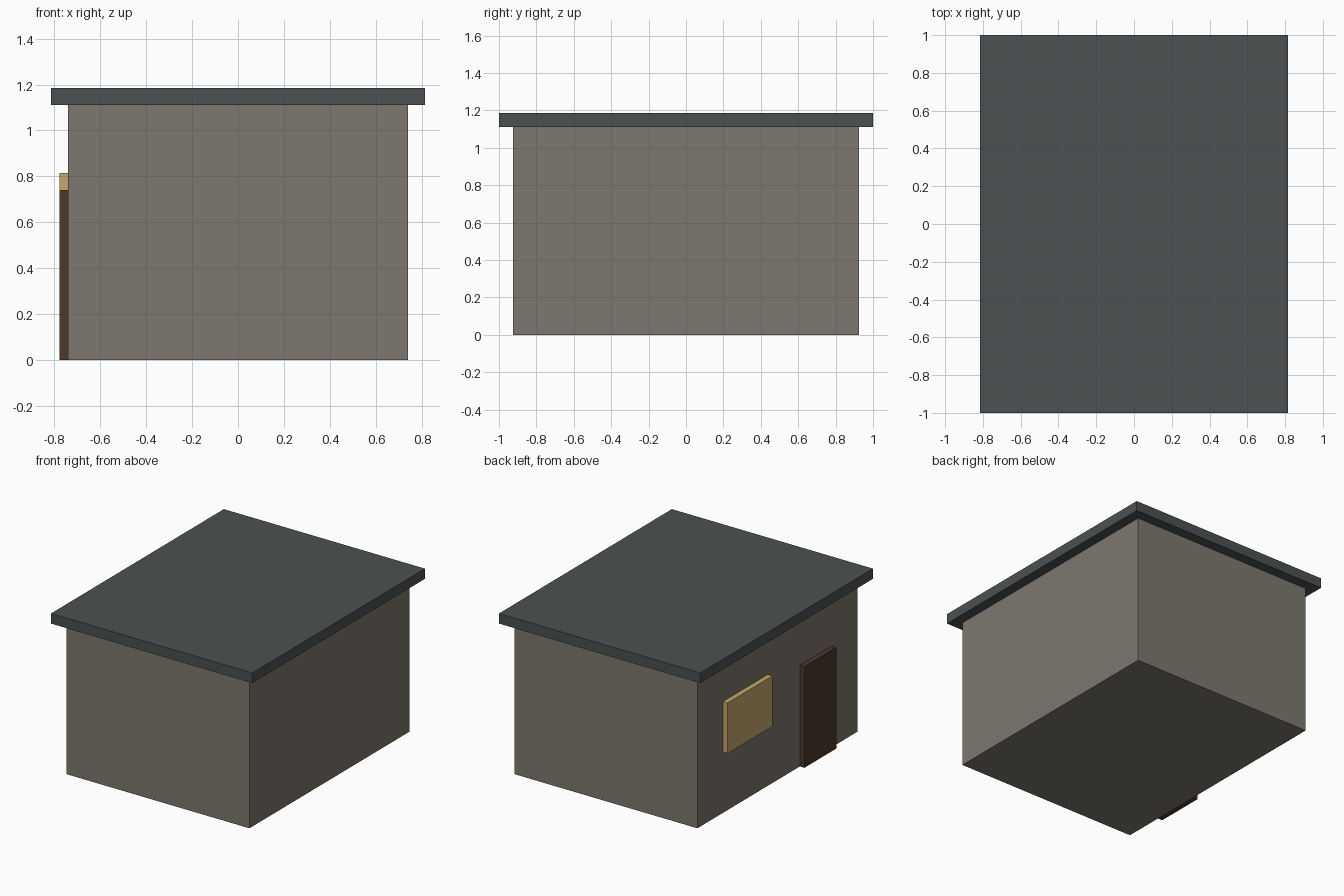
import bpy
from mathutils import Vector

cube = bpy.data.objects.get("Cube")
if cube:
    bpy.data.objects.remove(cube, do_unlink=True)

M = 2 / 5.4  # one metre in model units


def material(name, rgb):
    mat = bpy.data.materials.new(name)
    mat.use_nodes = True
    colour = (*rgb, 1)
    mat.diffuse_color = colour
    bsdf = next(n for n in mat.node_tree.nodes if n.type == "BSDF_PRINCIPLED")
    bsdf.inputs["Base Color"].default_value = colour
    bsdf.inputs["Roughness"].default_value = 0.9
    return mat


def box(name, low, high, mat):
    """Flat-faced block between two corners given in metres."""
    low, high = Vector(low) * M, Vector(high) * M
    bpy.ops.mesh.primitive_cube_add(size=1, location=(low + high) / 2)
    obj = bpy.context.object
    obj.name = name
    obj.scale = high - low
    bpy.ops.object.transform_apply(location=False, rotation=False, scale=True)
    obj.data.materials.append(mat)
    return obj


stone = material("warm grey stone", (0.205, 0.185, 0.158))
slate = material("dark slate", (0.072, 0.082, 0.084))
wood = material("dark brown wood", (0.072, 0.04, 0.024))
glow = material("golden window", (0.56, 0.39, 0.15))

# Main body and overhanging flat roof
box("walls", (-2, -2.5, 0), (2, 2.5, 3), stone)
box("flat_roof", (-2.2, -2.7, 3), (2.2, 2.7, 3.2), slate)

# Door and window standing proud of the right wall
box("door", (-2.1, -1.7, 0), (-1.99, -0.7, 2), wood)
box("window", (-2.1, 0.3, 1.2), (-1.99, 1.7, 2.2), glow)
